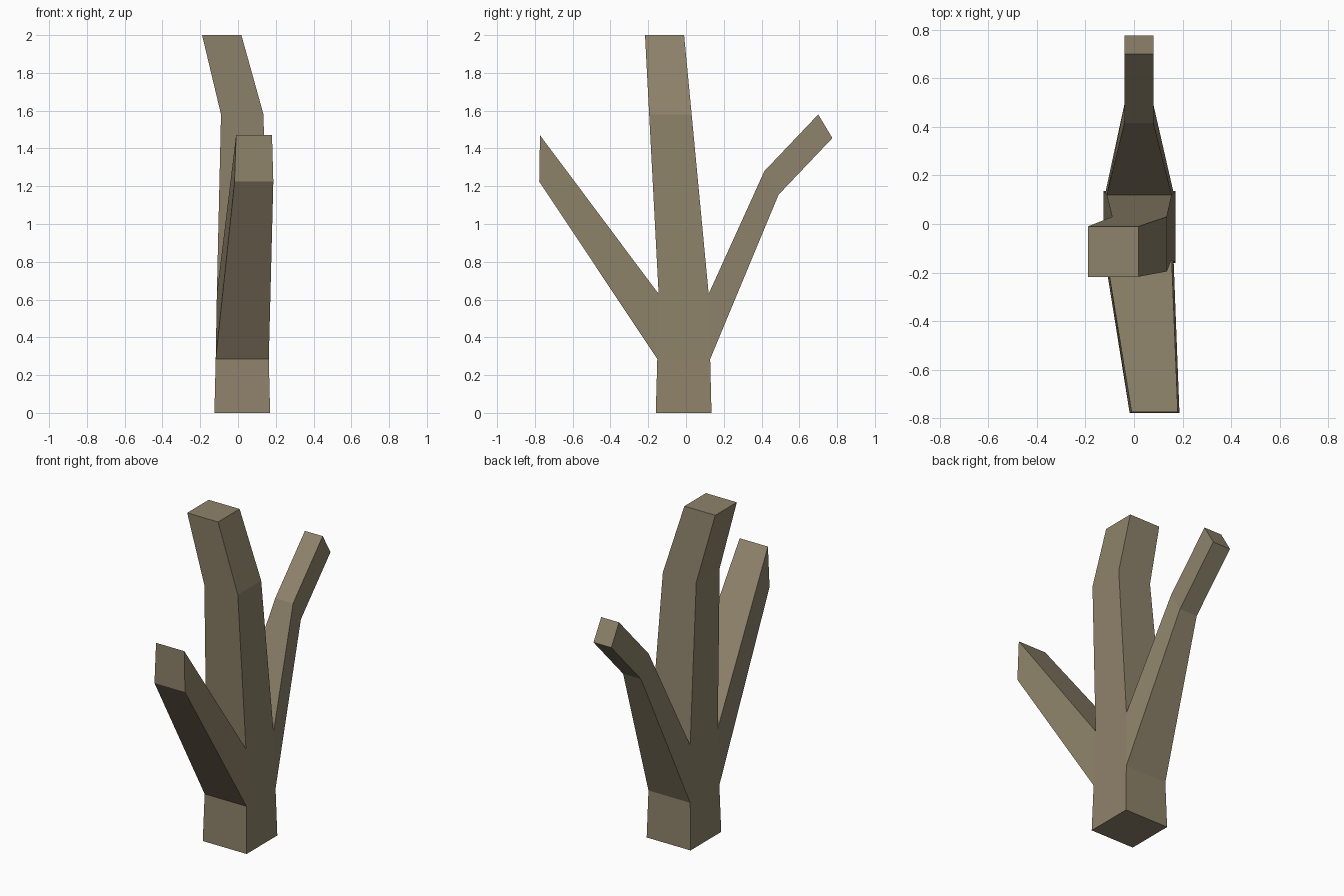
import bpy, bmesh

if "Cube" in bpy.data.objects:
    bpy.data.objects.remove(bpy.data.objects["Cube"])

bm = bmesh.new()


def level(x0, x1, y0, y1, z):
    """Horizontal ring: front-left, front-right, back-right, back-left."""
    return [bm.verts.new(p) for p in
            ((x0, y0, z), (x1, y0, z), (x1, y1, z), (x0, y1, z))]


def section(low, high):
    """Branch ring from two edges, each (x0, x1, y, z)."""
    (a0, a1, ay, az), (b0, b1, by, bz) = low, high
    return [bm.verts.new(p) for p in
            ((a0, ay, az), (a1, ay, az), (b1, by, bz), (b0, by, bz))]


def skin(rings, skip=()):
    """Join successive rings with quads, leaving (ring, side) openings."""
    for r, (a, b) in enumerate(zip(rings, rings[1:])):
        for s in range(4):
            if (r, s) not in skip:
                t = (s + 1) % 4
                bm.faces.new((a[s], a[t], b[t], b[s]))


# Trunk, open at the front and back where the branches leave
trunk = [level(-.125, .17, -.16, .135, 0),
         level(-.118, .163, -.152, .128, .285),
         level(-.112, .155, -.145, .12, .63),
         level(-.09, .135, -.195, .03, 1.58),
         level(-.19, .018, -.217, -.01, 2)]
skin(trunk, skip={(1, 0), (1, 2)})
bm.faces.new(trunk[0])
bm.faces.new(trunk[-1])
low, high = trunk[1], trunk[2]

# Front branch, straight
front = [[low[0], low[1], high[1], high[0]],
         section((-.018, .187, -.777, 1.225), (-.01, .18, -.773, 1.47))]
skin(front)
bm.faces.new(front[-1])

# Back branch, thinner and bent
back = [[low[3], low[2], high[2], high[3]],
        section((-.04, .08, .49, 1.155), (-.04, .08, .415, 1.28)),
        section((-.04, .08, .775, 1.455), (-.04, .08, .70, 1.58))]
skin(back)
bm.faces.new(back[-1])

bmesh.ops.recalc_face_normals(bm, faces=bm.faces)
mesh = bpy.data.meshes.new("forked_trunk")
bm.to_mesh(mesh)
bm.free()

# Bark colour
bark = bpy.data.materials.new("bark")
bark.diffuse_color = (0.27, 0.225, 0.145, 1)
bark.use_nodes = True
bark.node_tree.nodes["Principled BSDF"].inputs["Base Color"].default_value = bark.diffuse_color
mesh.materials.append(bark)
bpy.context.collection.objects.link(bpy.data.objects.new("forked_trunk", mesh))
